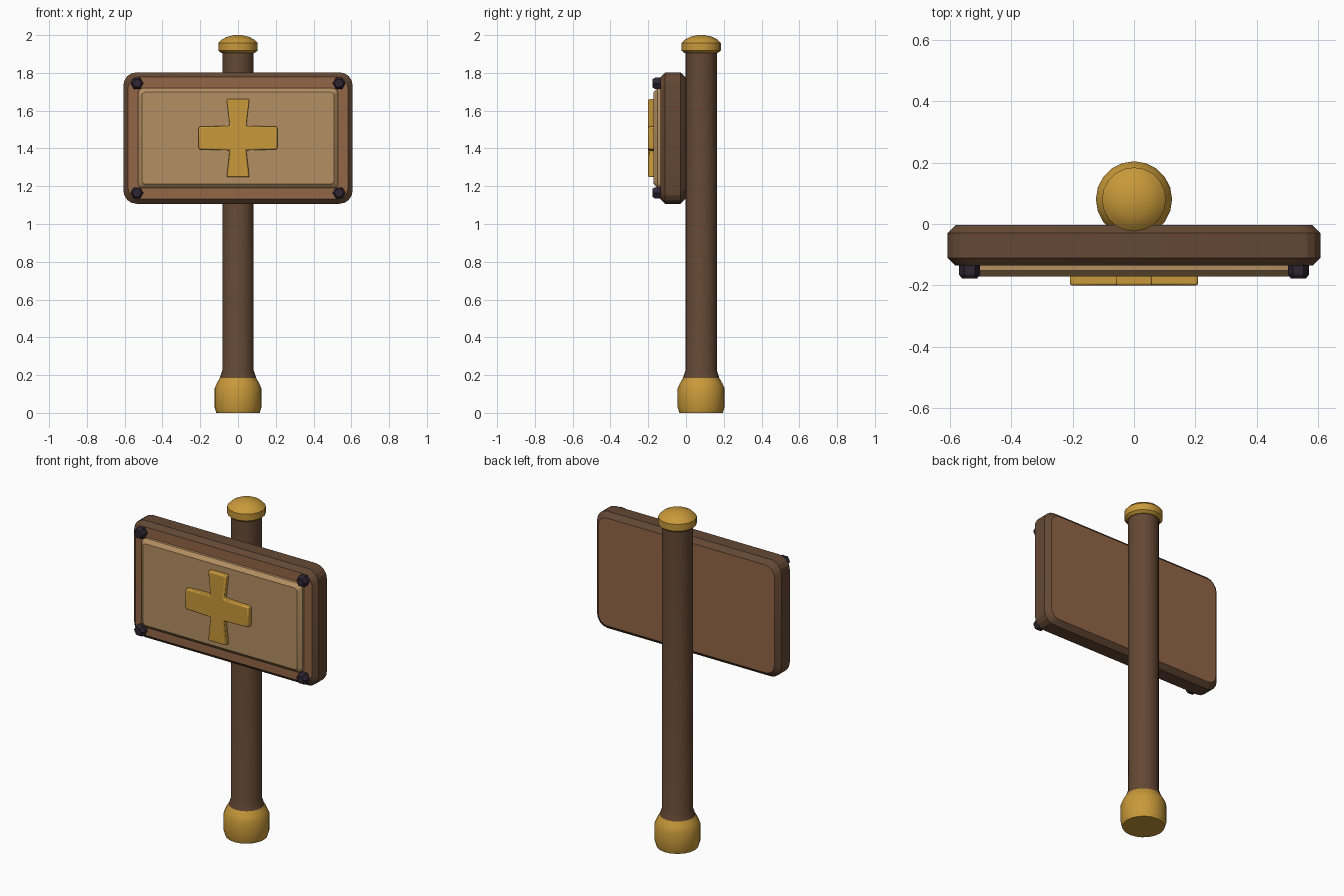
import bpy
import bmesh
from math import sin, cos, pi, radians

if "Cube" in bpy.data.objects:
    bpy.data.objects.remove(bpy.data.objects["Cube"])


def material(name, rgb):
    """Flat colour given as sRGB 0-255, stored linear."""
    col = [((c / 255 + 0.055) / 1.055) ** 2.4 for c in rgb] + [1]
    mat = bpy.data.materials.new(name)
    mat.use_nodes = True
    mat.diffuse_color = col
    mat.node_tree.nodes["Principled BSDF"].inputs["Base Color"].default_value = col
    return mat


gold = material("gold", (200, 153, 58))
dark_wood = material("dark wood", (100, 72, 52))
mid_wood = material("mid wood", (146, 102, 71))
pale_wood = material("pale wood", (180, 143, 98))
iron = material("dark iron", (46, 37, 50))

POST_Y, BOARD_Z = 0.08, 1.455


def loft(name, rings, mats, location=(0, 0, 0), smooth=30):
    """Skin matching rings of points and close both ends."""
    bm = bmesh.new()
    loops = [[bm.verts.new(p) for p in ring] for ring in rings]
    n = len(loops[0])
    for a, b in zip(loops, loops[1:]):
        for i in range(n):
            j = (i + 1) % n
            bm.faces.new((a[i], a[j], b[j], b[i]))
    for end in (loops[0], loops[-1]):
        cap = bm.faces.new(end)
        cap.material_index = len(mats) - 1
    bmesh.ops.recalc_face_normals(bm, faces=bm.faces)
    mesh = bpy.data.meshes.new(name)
    bm.to_mesh(mesh)
    bm.free()
    for m in mats:
        mesh.materials.append(m)
    mesh.shade_smooth()
    mesh.set_sharp_from_angle(angle=radians(smooth))
    obj = bpy.data.objects.new(name, mesh)
    obj.location = location
    bpy.context.collection.objects.link(obj)
    return obj


def turned(name, profile, mat, sides=20):
    """Round part on the post axis from (radius, height) pairs."""
    angles = [2 * pi * i / sides for i in range(sides)]
    rings = [[(r * cos(a), r * sin(a), z) for a in angles] for r, z in profile]
    return loft(name, rings, [mat], (0, POST_Y, 0), 35)


def rounded_rect(hx, hz, r, y, steps=4):
    points = []
    for q, (sx, sz) in enumerate(((1, 1), (-1, 1), (-1, -1), (1, -1))):
        for s in range(steps + 1):
            a = pi / 2 * (q + s / steps)
            points.append((sx * (hx - r) + r * cos(a), y, sz * (hz - r) + r * sin(a)))
    return points


def slab(name, hx, hz, r, levels, mats):
    """Rounded board from (depth, inset) pairs."""
    rings = [rounded_rect(hx - d, hz - d, r - d * 0.5, y) for y, d in levels]
    return loft(name, rings, mats, (0, 0, BOARD_Z), 20)


# Post with its flared foot, gold base and gold cap
turned("post", [(0.1, 0.17), (0.095, 0.19), (0.083, 0.225), (0.083, 1.92)], dark_wood)
turned("post_base", [(0.115, 0), (0.124, 0.03), (0.124, 0.13), (0.113, 0.155),
                     (0.096, 0.185)], gold)
turned("post_cap", [(0.088, 1.905), (0.104, 1.918), (0.104, 1.958), (0.085, 1.977),
                    (0.058, 1.991), (0.025, 1.999), (0.008, 2.0)], gold)

# Sign board: dark edge with lighter front and back
slab("sign_board", 0.607, 0.348, 0.07,
     [(-0.003, 0.027), (-0.03, 0), (-0.11, 0), (-0.135, 0.025)], [dark_wood, mid_wood])

# Raised panel
slab("sign_panel", 0.53, 0.265, 0.03,
     [(-0.13, 0), (-0.151, 0), (-0.171, 0.022)], [pale_wood])

# Cross emblem with flared upright, one quarter mirrored around
quarter = [(0.208, 0.06), (0.044, 0.065), (0.06, 0.207)]
outline = (quarter + [(-x, z) for x, z in reversed(quarter)]
           + [(-x, -z) for x, z in quarter] + [(x, -z) for x, z in reversed(quarter)])
cross = loft("cross_emblem", [[(x, y, z) for x, z in outline] for y in (-0.165, -0.2)],
             [gold], (0, 0, BOARD_Z))
bevel = cross.modifiers.new("soft edges", "BEVEL")
bevel.width = 0.007
bevel.segments = 2

# Hexagonal corner bolts
for side, sx in (("left", 1), ("right", -1)):
    for level, sz in (("upper", 1), ("lower", -1)):
        rings = [[(r * cos(pi * i / 3), y, r * sin(pi * i / 3)) for i in range(6)]
                 for r, y in ((0.034, -0.13), (0.034, -0.165), (0.024, -0.178))]
        loft(f"bolt_{level}_{side}", rings, [iron], (sx * 0.535, 0, BOARD_Z + sz * 0.29))
